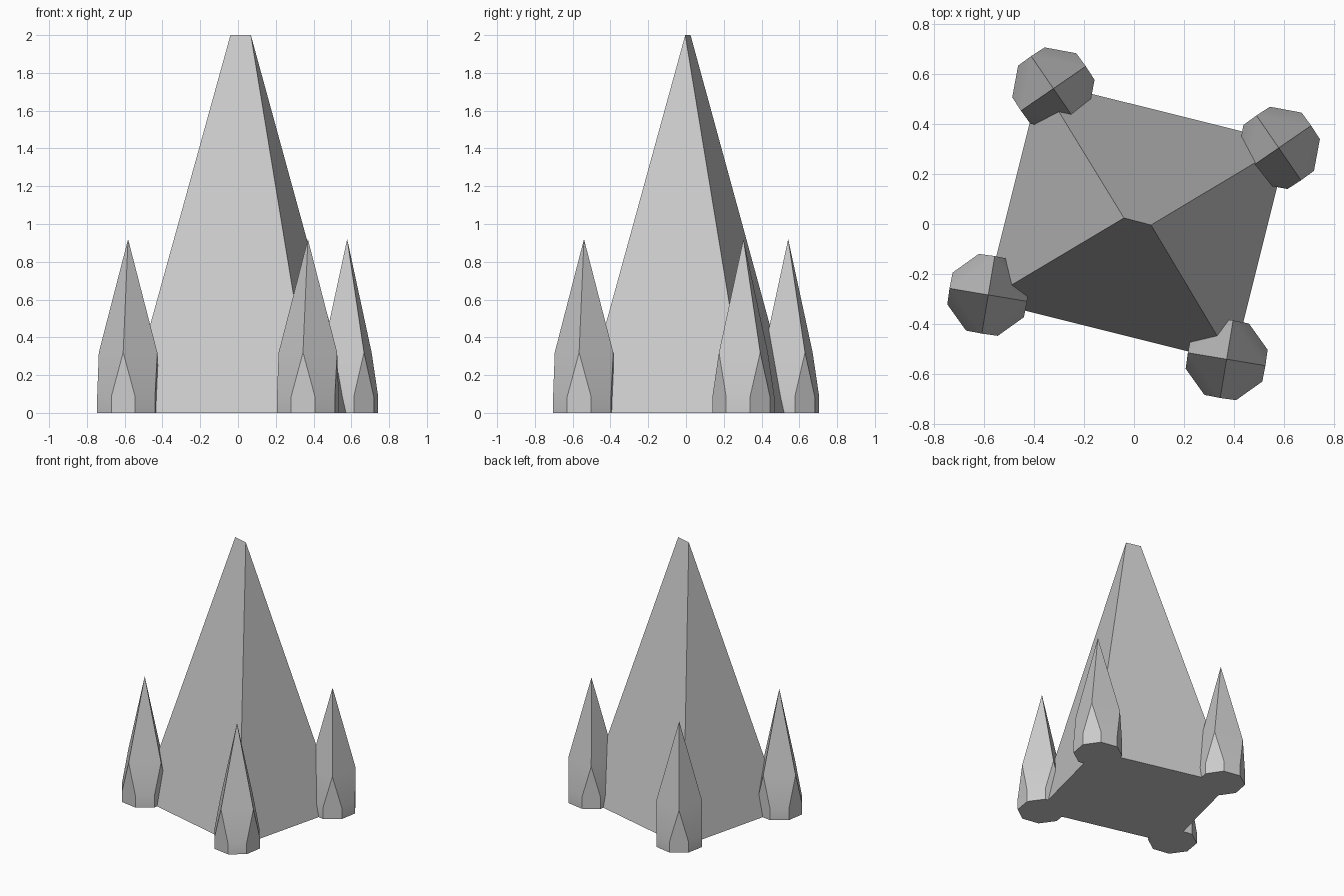
import bpy
import bmesh
from math import cos, sin, radians

cube = bpy.data.objects.get("Cube")
if cube:
    bpy.data.objects.remove(cube, do_unlink=True)

# Single stone colour
stone = bpy.data.materials.new("grey stone")
stone.use_nodes = True
colour = (0.6, 0.6, 0.6, 1)
stone.diffuse_color = colour
stone.node_tree.nodes["Principled BSDF"].inputs["Base Color"].default_value = colour


def finish(name, bm, location=(0, 0, 0), smooth=False):
    bmesh.ops.recalc_face_normals(bm, faces=bm.faces)
    mesh = bpy.data.meshes.new(name)
    bm.to_mesh(mesh)
    bm.free()
    mesh.materials.append(stone)
    obj = bpy.data.objects.new(name, mesh)
    obj.location = location
    bpy.context.collection.objects.link(obj)
    if smooth:
        bpy.ops.object.select_all(action='DESELECT')
        obj.select_set(True)
        bpy.context.view_layer.objects.active = obj
        bpy.ops.object.shade_smooth_by_angle(angle=radians(30))
    return obj


def ring(bm, count, radius, z, turn):
    step = 360 / count
    return [bm.verts.new((radius * cos(radians(turn + i * step)),
                          radius * sin(radians(turn + i * step)), z))
            for i in range(count)]


# Main spire: four sloping sides rising to a short ridge
def build_spire():
    bm = bmesh.new()
    corners = [(-0.594, -0.306), (0.396, -0.554), (0.616, 0.324), (-0.375, 0.571)]
    a, b, c, d = [bm.verts.new((x, y, 0)) for x, y in corners]
    left = bm.verts.new((-0.04, 0.024, 2))
    right = bm.verts.new((0.068, -0.004, 2))
    for face in ((d, c, b, a), (a, b, right, left), (b, c, right),
                 (c, d, left, right), (d, a, left)):
        bm.faces.new(face)
    finish("main_spire", bm)


# Corner turret: octagonal foot, chamfered into a four-sided point
def build_turret(name, x, y, turn):
    bm = bmesh.new()
    foot = ring(bm, 8, 0.168, 0, turn - 22.5)
    collar = ring(bm, 8, 0.168, 0.085, turn - 22.5)
    peaks = ring(bm, 4, 0.157, 0.32, turn)
    tip = bm.verts.new((0, 0, 0.92))
    bm.faces.new(foot[::-1])
    for i in range(8):
        j = (i + 1) % 8
        bm.faces.new((foot[i], foot[j], collar[j], collar[i]))
    for i in range(4):
        nxt = peaks[(i + 1) % 4]
        p, q, r = collar[2 * i], collar[2 * i + 1], collar[(2 * i + 2) % 8]
        bm.faces.new((p, q, peaks[i]))
        bm.faces.new((q, r, nxt, peaks[i]))
        bm.faces.new((peaks[i], nxt, tip))
    finish(name, bm, (x, y, 0), smooth=True)


build_spire()
for name, x, y, turn in (("front_right_turret", -0.582, -0.283, -9.5),
                         ("front_left_turret", 0.37, -0.54, -9.5),
                         ("back_left_turret", 0.578, 0.304, 34.5),
                         ("back_right_turret", -0.322, 0.541, 34.5)):
    build_turret(name, x, y, turn)
